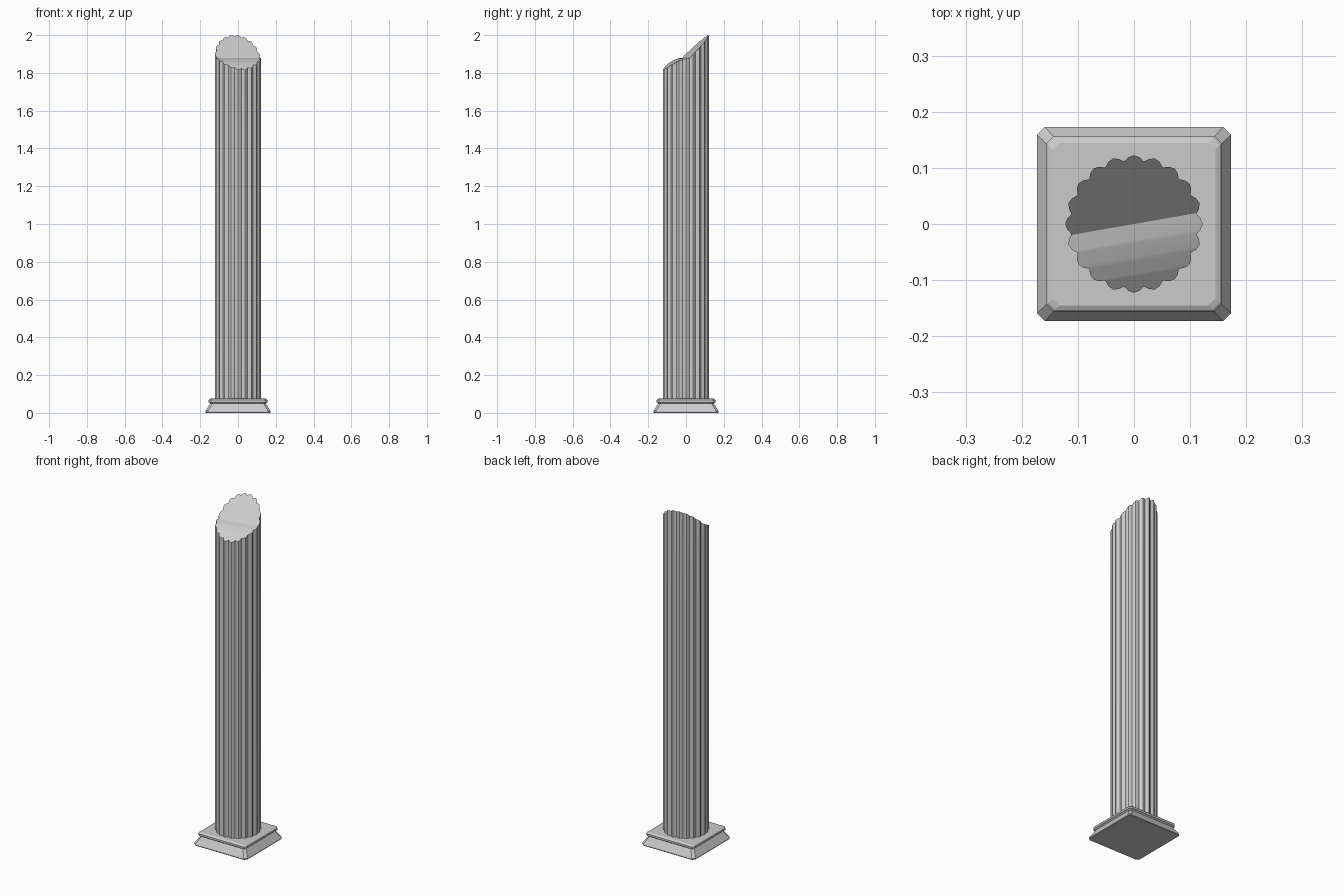
import bpy, bmesh, math
from mathutils import Vector

if "Cube" in bpy.data.objects:
    bpy.data.objects.remove(bpy.data.objects["Cube"])


def finish(bm, name, smooth=None):
    bmesh.ops.recalc_face_normals(bm, faces=bm.faces)
    mesh = bpy.data.meshes.new(name)
    bm.to_mesh(mesh)
    bm.free()
    ob = bpy.data.objects.new(name, mesh)
    bpy.context.collection.objects.link(ob)
    if smooth:
        bpy.ops.object.select_all(action='DESELECT')
        ob.select_set(True)
        bpy.context.view_layer.objects.active = ob
        bpy.ops.object.shade_smooth_by_angle(angle=math.radians(smooth))
    return ob


def loft(rings):
    bm = bmesh.new()
    loops = [[bm.verts.new(p) for p in ring] for ring in rings]
    n = len(loops[0])
    for a, b in zip(loops, loops[1:]):
        for i in range(n):
            j = (i + 1) % n
            bm.faces.new((a[i], a[j], b[j], b[i]))
    bm.faces.new(loops[0][::-1])
    bm.faces.new(loops[-1])
    return bm


def square_ring(h, c, z):
    """Square of half width h with corners chamfered by c."""
    k = h - c
    return [(h, -k, z), (h, k, z), (k, h, z), (-k, h, z),
            (-h, k, z), (-h, -k, z), (-k, -h, z), (k, -h, z)]


# Stepped square plinth: (half width, corner chamfer, height)
plinth = [(.170, .014, 0), (.173, .014, .003), (.173, .014, .010),
          (.147, .012, .050), (.150, .012, .053), (.156, .012, .056),
          (.156, .012, .067), (.153, .012, .071), (.145, .012, .075)]
finish(loft([square_ring(*p) for p in plinth]), "plinth")

# Fluted shaft: 20 convex ribs around the column
RIBS = 20
RIB_PROFILE = [.113, .1195, .1225, .1195]
STEPS = RIBS * len(RIB_PROFILE)


def shaft_ring(z):
    ring = []
    for i in range(STEPS):
        a = 2 * math.pi * (i - 2) / STEPS
        r = RIB_PROFILE[i % 4]
        ring.append((r * math.cos(a), r * math.sin(a), z))
    return ring


bm = loft([shaft_ring(.07), shaft_ring(1.5), shaft_ring(2.0)])

# Broken top: split the cap along parallel creases, then drop it to the break height
SLANT = .175
for t in (0, -.03, -.06, -.09):
    top = [f for f in bm.faces if f.calc_center_median().z > 1.6]
    geom = set(top)
    for f in top:
        geom.update(f.edges)
        geom.update(f.verts)
    bmesh.ops.bisect_plane(bm, geom=list(geom), dist=1e-5,
                           plane_co=Vector((0, t, 0)),
                           plane_no=Vector((-SLANT, 1, 0)).normalized())
for v in bm.verts:
    if v.co.z > 1.9:
        t = v.co.y - SLANT * v.co.x
        v.co.z = 1.88 + (t * .98 if t > 0 else .1 * t - 3.4 * t * t)
finish(bm, "broken_fluted_shaft", 30)
